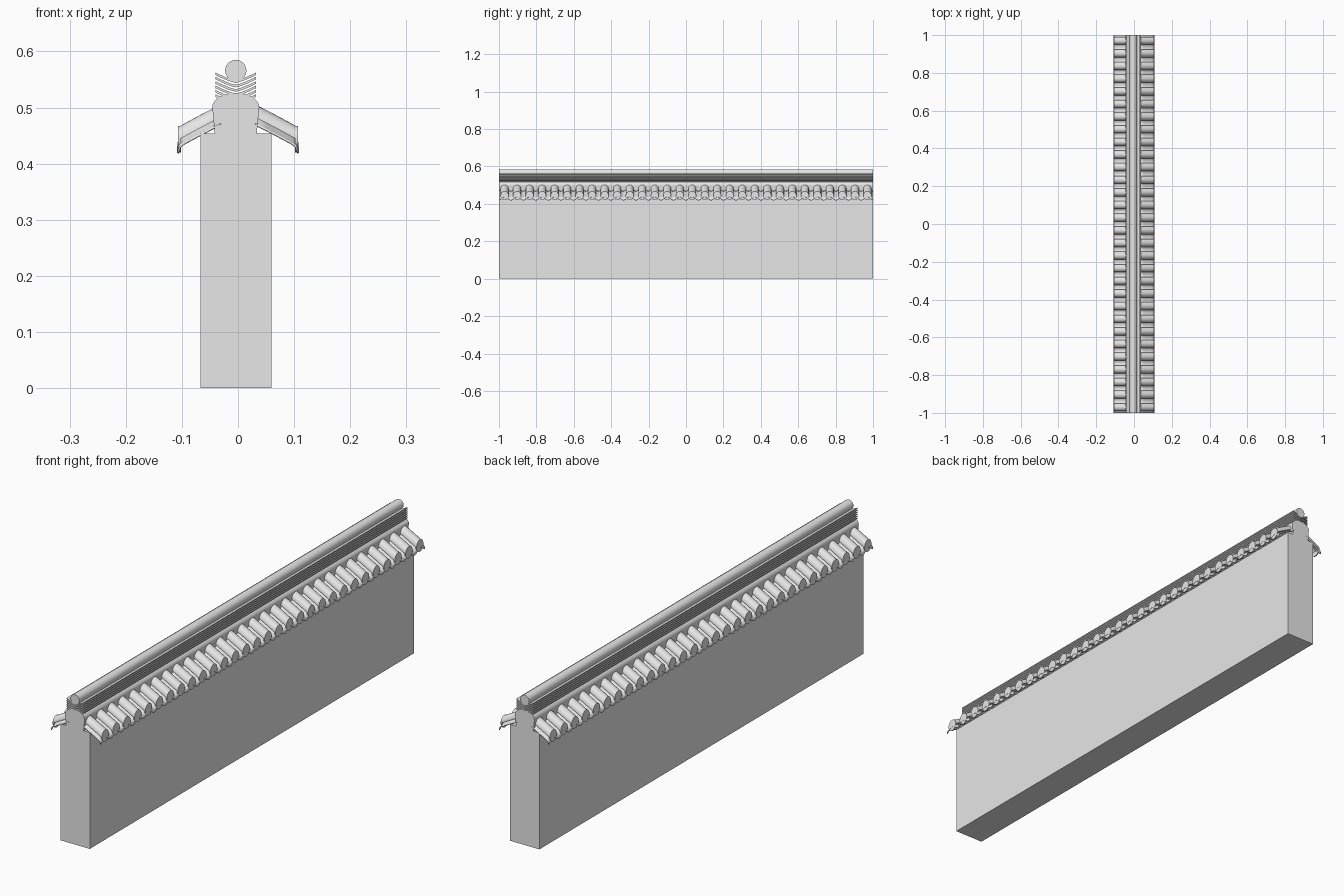
import bpy, bmesh, math

cube = bpy.data.objects.get("Cube")
if cube:
    bpy.data.objects.remove(cube, do_unlink=True)

grey = bpy.data.materials.new("plain grey")
grey.use_nodes = True
COLOUR = (0.8, 0.8, 0.8, 1)
grey.diffuse_color = COLOUR
grey.node_tree.nodes["Principled BSDF"].inputs["Base Color"].default_value = COLOUR

MID = -0.004            # centre line of the wall and ridge
COUNT = 30              # barrel tiles on each side
PITCH = 0.0669
FIRST = -PITCH * (COUNT - 1) / 2


def finish(name, bm, smooth=True):
    bmesh.ops.recalc_face_normals(bm, faces=bm.faces)
    mesh = bpy.data.meshes.new(name)
    bm.to_mesh(mesh)
    bm.free()
    mesh.materials.append(grey)
    obj = bpy.data.objects.new(name, mesh)
    bpy.context.collection.objects.link(obj)
    if smooth:
        bpy.ops.object.select_all(action='DESELECT')
        obj.select_set(True)
        bpy.context.view_layer.objects.active = obj
        bpy.ops.object.shade_smooth_by_angle(angle=math.radians(35))
    return obj


def loft(bm, rings):
    """Closed rings joined in order, capped at both ends."""
    loops = [[bm.verts.new(p) for p in ring] for ring in rings]
    n = len(loops[0])
    for a, b in zip(loops, loops[1:]):
        for i in range(n):
            j = (i + 1) % n
            bm.faces.new((a[i], a[j], b[j], b[i]))
    bm.faces.new(loops[0])
    bm.faces.new(loops[-1][::-1])


def extrude(name, outline, smooth=True):
    """Run an x-z outline along the whole wall."""
    bm = bmesh.new()
    loft(bm, [[(x, y, z) for x, z in outline] for y in (-1, 1)])
    return finish(name, bm, smooth)


def arc(cx, cz, rx, rz, start, end, steps):
    angles = [math.radians(start + (end - start) * i / steps) for i in range(steps + 1)]
    return [(cx + rx * math.cos(a), cz + rz * math.sin(a)) for a in angles]


# Wall body
extrude("wall", [(-0.067, 0), (0.06, 0), (0.06, 0.454), (-0.067, 0.454)], False)

# Rounded mortar bed under the ridge
bed = [(MID + 0.037, 0.45)] + arc(MID, 0.5, 0.042, 0.026, -10, 190, 20) + [(MID - 0.037, 0.45)]
extrude("ridge_bed", bed)

# Stacked sagging ridge tiles
for k in range(6):
    z = 0.519 + k * 0.0078
    xs = [-0.036 + 0.072 * i / 12 for i in range(13)]
    sag = [(MID + x, z - 0.014 * (1 - (abs(x) / 0.036) ** 1.3)) for x in xs]
    extrude(f"ridge_tile_{k + 1}", sag + [(x, z + 0.0045) for x, z in reversed(sag)])

# Round capping roll
extrude("ridge_roll", arc(MID, 0.566, 0.019, 0.019, 0, 345, 23))


def slope(x):
    """Height of the barrel tile axis at a distance from the centre."""
    return 0.483 - 0.5 * (x - 0.03) - 0.4 * (x - 0.03) ** 2


for side, label in ((1, "left"), (-1, "right")):
    # Barrel tiles with round end discs
    bm = bmesh.new()
    for k in range(COUNT):
        yc = FIRST + k * PITCH
        half = arc(yc, 0, 0.021, 0.023, 0, 180, 12)
        loft(bm, [[(side * x, y, slope(x) + z) for y, z in half]
                  for x in (0.03, 0.055, 0.08, 0.104)])
        disc = arc(yc, slope(0.104), 0.0215, 0.0235, 0, 345, 23)
        loft(bm, [[(side * x, y, z) for y, z in disc] for x in (0.102, 0.1065)])
    finish(f"{label}_barrel_tiles", bm)

    # Wavy pan tiles turning down into a scalloped drip edge
    bm = bmesh.new()
    rows = []
    steps = 360
    for i in range(steps + 1):
        y = -1 + 2 * i / steps
        wave = 0.5 - 0.5 * math.cos(2 * math.pi * (y - FIRST) / PITCH)
        row = [(x, slope(x) - 0.001 - 0.012 * wave) for x in (0.03, 0.05, 0.07, 0.088, 0.097)]
        x, z = row[-1]
        row += [(0.103, z - 0.005), (0.107, z - 0.010 - 0.006 * wave)]
        rows.append([bm.verts.new((side * px, y, pz)) for px, pz in row])
    for a, b in zip(rows, rows[1:]):
        for j in range(len(a) - 1):
            bm.faces.new((a[j], a[j + 1], b[j + 1], b[j]))
    pans = finish(f"{label}_pan_tiles", bm)
    thick = pans.modifiers.new("thickness", 'SOLIDIFY')
    thick.thickness = 0.003
    thick.offset = 0
